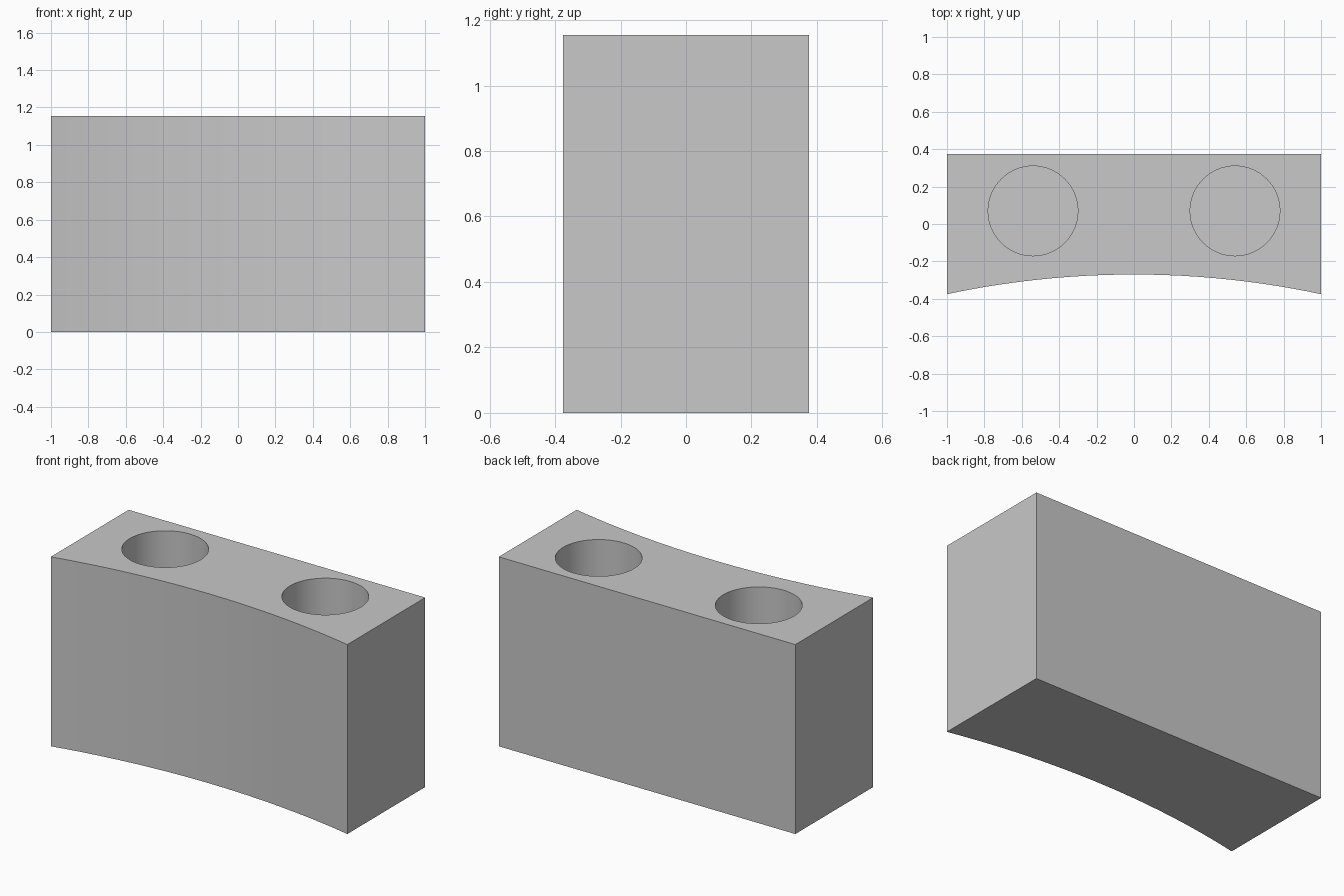
import bpy, bmesh, math

WIDTH, HEIGHT = 2.0, 1.155
BACK, FRONT, SAG = 0.375, -0.375, 0.105
HOLE_X, HOLE_Y, HOLE_R, FLOOR = 0.54, 0.07, 0.24, 0.1

cube = bpy.data.objects.get("Cube")
if cube:
    bpy.data.objects.remove(cube, do_unlink=True)

grey = bpy.data.materials.new("light_grey")
grey.use_nodes = True
colour = (0.58, 0.58, 0.58, 1)
grey.diffuse_color = colour
grey.node_tree.nodes["Principled BSDF"].inputs["Base Color"].default_value = colour

# Block outline: straight back, concave circular front
half = WIDTH / 2
radius = (half ** 2 + SAG ** 2) / (2 * SAG)
sweep = math.asin(half / radius)
centre_y = FRONT + SAG - radius
steps = 24
outline = [(half, BACK), (-half, BACK)]
for i in range(steps + 1):
    a = sweep * (2 * i / steps - 1)
    outline.append((radius * math.sin(a), centre_y + radius * math.cos(a)))

# Extrude the outline into the block
bm = bmesh.new()
base = bm.faces.new([bm.verts.new((x, y, 0)) for x, y in outline])
top = bmesh.ops.extrude_face_region(bm, geom=[base])["geom"]
bmesh.ops.translate(bm, vec=(0, 0, HEIGHT),
                    verts=[v for v in top if isinstance(v, bmesh.types.BMVert)])
bmesh.ops.recalc_face_normals(bm, faces=bm.faces)
mesh = bpy.data.meshes.new("holder_block")
bm.to_mesh(mesh)
bm.free()
mesh.materials.append(grey)
block = bpy.data.objects.new("holder_block", mesh)
bpy.context.collection.objects.link(block)

# Two round blind holes sunk from the top
for side in (-1, 1):
    depth = HEIGHT - FLOOR + 0.1
    bpy.ops.mesh.primitive_cylinder_add(
        vertices=64, radius=HOLE_R, depth=depth,
        location=(side * HOLE_X, HOLE_Y, FLOOR + depth / 2))
    cutter = bpy.context.object
    cutter.name = "hole_cutter"
    cutter.hide_render = True
    cutter.data.materials.append(grey)
    cut = block.modifiers.new("hole", "BOOLEAN")
    cut.operation = "DIFFERENCE"
    cut.solver = "EXACT"
    cut.object = cutter
    bpy.context.view_layer.objects.active = block
    bpy.ops.object.modifier_apply(modifier=cut.name)
    bpy.data.objects.remove(cutter, do_unlink=True)

# Smooth the curved walls, keep the corners crisp
bpy.ops.object.select_all(action="DESELECT")
block.select_set(True)
bpy.context.view_layer.objects.active = block
bpy.ops.object.shade_smooth_by_angle(angle=math.radians(30))
